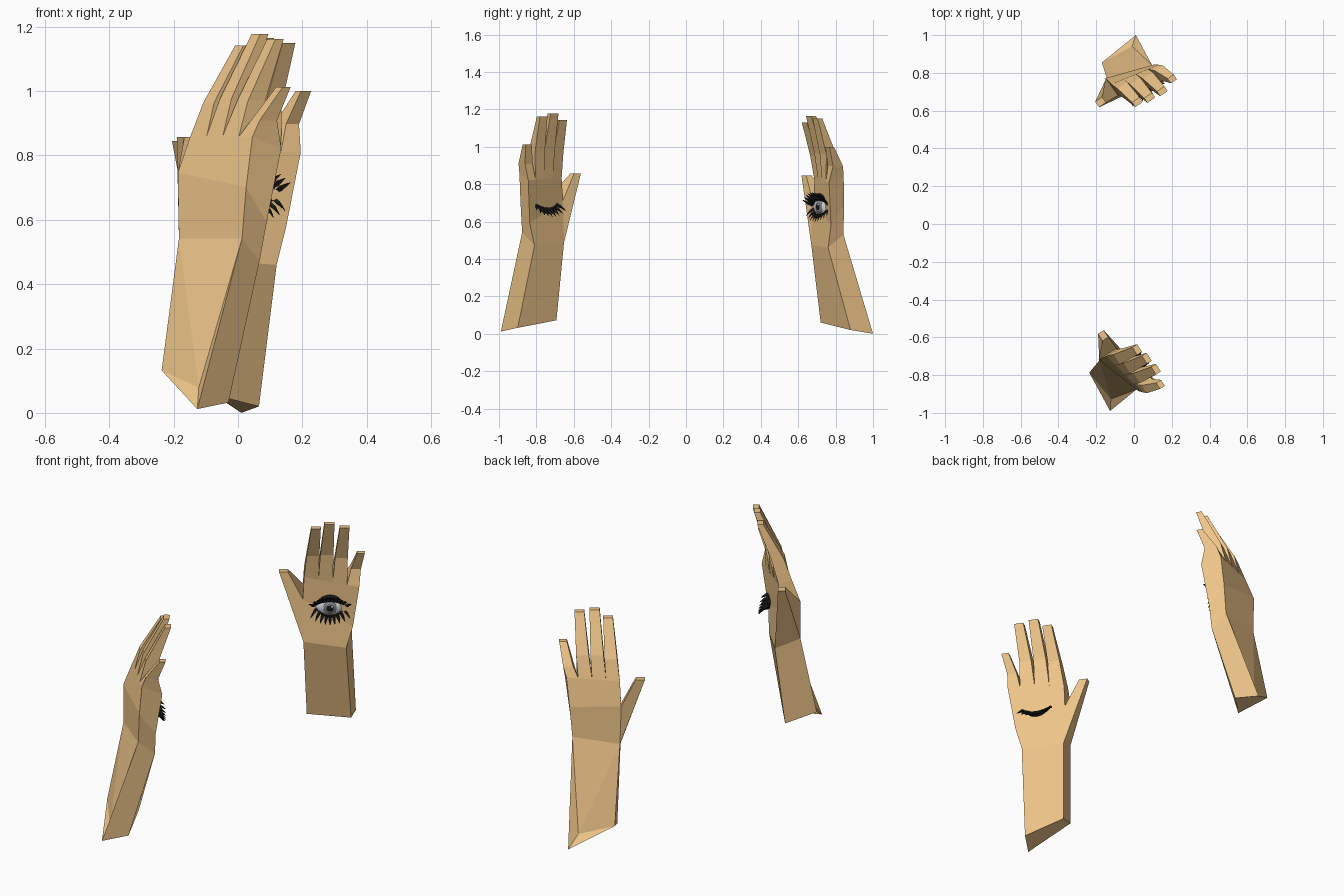
import bpy, bmesh, math
from mathutils import Vector as V, Matrix

if "Cube" in bpy.data.objects:
    bpy.data.objects.remove(bpy.data.objects["Cube"])

# hand frame: U across (thumb to little finger), N out of the palm
U, N, Z = V((.82, .57, 0)), V((.57, -.82, 0)), V((0, 0, 1))


def material(name, col):
    m = bpy.data.materials.new(name)
    m.diffuse_color = (*col, 1)
    m.use_nodes = True
    m.node_tree.nodes["Principled BSDF"].inputs["Base Color"].default_value = m.diffuse_color
    return m


SKIN = material("skin", (.86, .56, .25))
BLACK = material("lash_black", (.01, .01, .01))
WHITE = material("eye_white", (.75, .77, .8))
GREY = material("iris_grey", (.22, .25, .25))


def loft(bm, rings, cap_start=False, cap_end=True):
    rows = [[bm.verts.new(p) for p in r] for r in rings]
    n = len(rows[0])
    for a, b in zip(rows, rows[1:]):
        for i in range(n):
            j = (i + 1) % n
            bm.faces.new((a[i], a[j], b[j], b[i]))
    if cap_start:
        bm.faces.new(rows[0][::-1])
    if cap_end:
        bm.faces.new(rows[-1])
    return rows


def finish(bm, name, mat, xf, smooth=False):
    bmesh.ops.recalc_face_normals(bm, faces=bm.faces)
    bm.transform(xf)
    if xf.determinant() < 0:
        bmesh.ops.reverse_faces(bm, faces=bm.faces)
    for f in bm.faces:
        f.smooth = smooth
    me = bpy.data.meshes.new(name)
    bm.to_mesh(me)
    bm.free()
    me.materials.append(mat)
    ob = bpy.data.objects.new(name, me)
    bpy.context.collection.objects.link(ob)


def rect(c, w, d):
    c = V(c)
    return [c + U * w - N * d, c - U * w - N * d, c - U * w + N * d, c + U * w + N * d]


# rings: back little-finger side, back thumb side, palm thumb side, palm little-finger side
CUFF = [V((.01, 1, 0)), V((-.17, .855, .12)), V((-.09, .72, .06)), V((.065, .88, .02))]
WRIST = [V((.095, .842, .53)), V((-.145, .775, .53)), V((-.075, .67, .475)), V((.12, .76, .46))]
MID = [V((.11, .845, .69)), V((-.15, .772, .735)), V((-.085, .68, .70)), V((.15, .775, .58))]
KNUCKLE = [V((.13, .843, .845)), V((-.12, .74, .85)), V((-.083, .687, .82)), V((.195, .765, .81))]
# finger: tip centre, half width, start and end along the knuckle line
FINGERS = {
    "little": ((.203, .768, 1.0), .019, 0, .22),
    "ring": ((.15, .703, 1.15), .024, .22, .48),
    "middle": ((.083, .668, 1.165), .025, .48, .74),
    "index": ((.018, .645, 1.13), .024, .74, 1),
}


def hand(side, xf):
    # forearm and palm, with a small bevelled triangle at the cut end
    bm = bmesh.new()
    rows = loft(bm, [CUFF, WRIST, MID, KNUCKLE], cap_start=True)
    bm.faces.remove(next(f for f in bm.faces if all(
        v in f.verts for v in (rows[1][1], rows[1][2], rows[2][1], rows[2][2]))))
    back = next(f for f in bm.faces if all(
        v in f.verts for v in (*rows[0][:2], *rows[1][:2])))
    bm.faces.remove(back)
    notch = bm.verts.new((-.01, .94, .067))
    c0, c1, w0, w1 = *rows[0][:2], *rows[1][:2]
    for f in ((c0, notch, w0), (notch, c1, w1), (notch, w1, w0), (c0, c1, notch)):
        bm.faces.new(f)
    # thumb grows from the side opening
    tip = V((-.177, .645, .845))
    base = [WRIST[1], MID[1], MID[2], WRIST[2]]
    end = [tip + U * u * .022 + N * n * .018 for u, n in ((-1, -1), (1, -1), (1, 1), (-1, 1))]
    loft(bm, [base, end])
    bmesh.ops.remove_doubles(bm, verts=bm.verts, dist=.0005)
    finish(bm, side + "_arm_and_thumb", SKIN, xf)
    # fingers
    for name, (tip, w, t0, t1) in FINGERS.items():
        bm = bmesh.new()
        b1, b2, p2, p1 = KNUCKLE
        base = [b1.lerp(b2, t0), b1.lerp(b2, t1), p1.lerp(p2, t1), p1.lerp(p2, t0)]
        centre = sum(base, V()) / 4
        joint = centre.lerp(V(tip), .4) - N * .018
        loft(bm, [base, rect(joint, w * 1.3, .032), rect(tip, w, .015)], cap_start=True)
        finish(bm, f"{side}_{name}_finger", SKIN, xf)


def lashes(name, origin, xf, half, sag, thick, spikes, length, droop, fat):
    # curved lid band with a fringe of pointed hairs
    bm = bmesh.new()

    def at(t):
        return origin + U * half * t + Z * sag * (1 - t * t) + N * .022 * (1 - .6 * t * t)

    rings = []
    for i in range(13):
        t = -1 + i / 6
        r = thick * (1 - .75 * t * t)
        rings.append([at(t) + Z * r * math.cos(a) + N * r * math.sin(a)
                      for a in (k * math.pi / 3 for k in range(6))])
    loft(bm, rings, True)
    for i in range(spikes):
        t = -.92 + 1.84 * i / (spikes - 1)
        p = at(t)
        mid = p + N * length * .55 + Z * droop * .35 + U * t * .012
        tip = p + N * length + Z * droop + U * t * .03
        rings = [[c + U * r * math.cos(a) + Z * r * math.sin(a)
                  for a in (k * math.tau / 4 for k in range(4))]
                 for c, r in ((p, fat), (mid, fat * .85), (tip, .001))]
        loft(bm, rings, True)
    finish(bm, name, BLACK, xf)


def ball(name, centre, size, mat, xf):
    bm = bmesh.new()
    bmesh.ops.create_uvsphere(bm, u_segments=24, v_segments=12, radius=1)
    m = Matrix((U * size[0], N * size[1], Z * size[2])).transposed().to_4x4()
    bm.transform(Matrix.Translation(centre) @ m)
    finish(bm, name, mat, xf, True)


# rear hand in place, front hand mirrored and turned
rear = Matrix.Identity(4)
front = (Matrix.Translation((.247, -.062, .012)) @ Matrix.Rotation(math.radians(-22.5), 4, 'Z')
         @ Matrix.Diagonal((1, -1, 1, 1)))
hand("rear", rear)
hand("front", front)

# open eye on the rear palm
eye = V((.045, .728, .68))
ball("eyeball", eye, (.072, .026, .046), WHITE, rear)
ball("iris", eye + N * .02, (.034, .01, .034), GREY, rear)
ball("pupil", eye + N * .027, (.018, .006, .018), BLACK, rear)
ball("glint", eye + N * .031 + U * .01 + Z * .01, (.006, .004, .006), WHITE, rear)
lashes("upper_lashes", eye + Z * .004, rear, .084, .048, .02, 11, .045, .024, .010)
lashes("lower_lashes", eye - Z * .008, rear, .076, -.038, .006, 9, .026, -.036, .009)

# closed eye on the front palm
lashes("closed_lashes", eye + Z * .004, front, .072, -.038, .016, 9, .046, -.032, .010)
